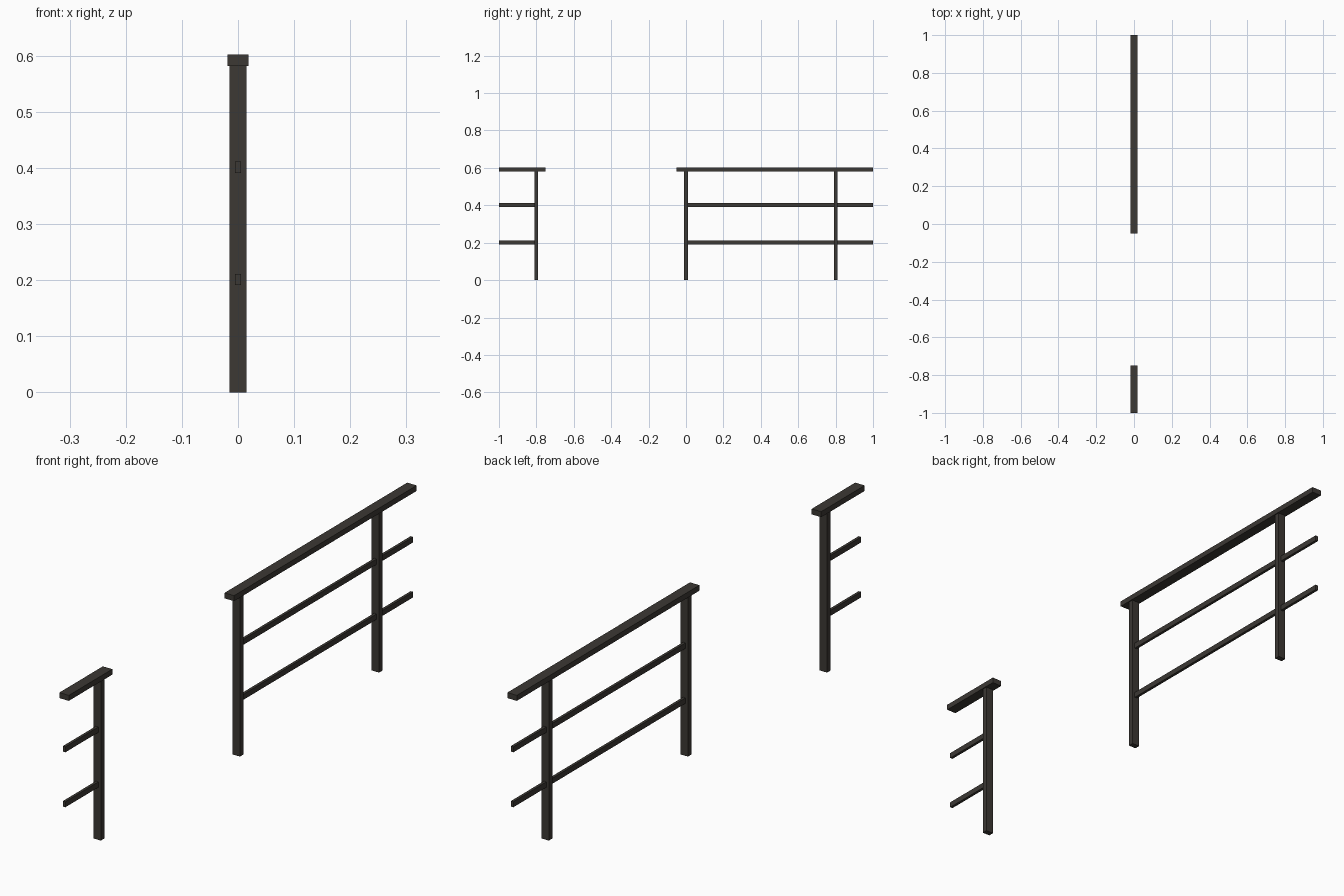
import bpy

if "Cube" in bpy.data.objects:
    bpy.data.objects.remove(bpy.data.objects["Cube"])

# Single dark bronze-brown paint
paint = bpy.data.materials.new("dark_brown_metal")
paint.diffuse_color = (0.045, 0.040, 0.034, 1.0)
paint.use_nodes = True
paint.node_tree.nodes["Principled BSDF"].inputs["Base Color"].default_value = paint.diffuse_color


def box(name, x, y, z):
    """Box from (min, max) ranges on each axis."""
    bpy.ops.mesh.primitive_cube_add(size=1, location=[(a + b) / 2 for a, b in (x, y, z)])
    ob = bpy.context.object
    ob.name = name
    ob.scale = [b - a for a, b in (x, y, z)]
    bpy.ops.object.transform_apply(location=False, rotation=False, scale=True)
    ob.data.materials.append(paint)
    return ob


# Upright posts
for y in (-0.8, 0.0, 0.8):
    box("post", (-0.015, 0.015), (y - 0.01, y + 0.01), (0, 0.582))

# Each fence section: handrail overhanging its end post, plus two thin bars
for rail_y, bar_y in (((-1, -0.75), (-1, -0.8)), ((-0.05, 1), (0, 1))):
    box("handrail", (-0.019, 0.019), rail_y, (0.582, 0.602))
    for z in (0.201, 0.401):
        box("crossbar", (-0.005, 0.005), bar_y, (z - 0.01, z + 0.01))
